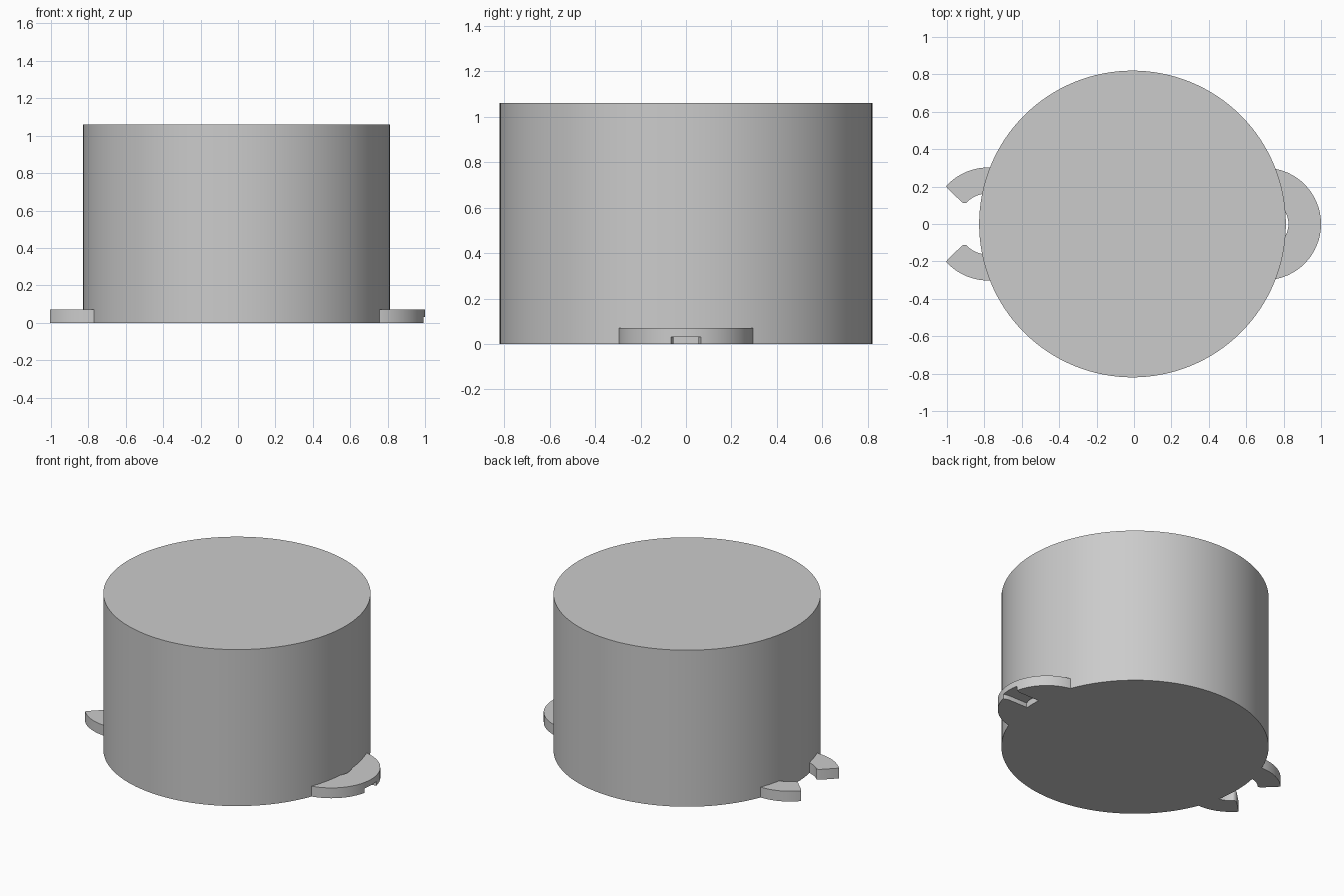
import bpy, bmesh
from math import cos, sin, radians

old = bpy.data.objects.get("Cube")
if old:
    bpy.data.objects.remove(old, do_unlink=True)

GREY = 0.6
grey = bpy.data.materials.new("light grey")
grey.use_nodes = True
grey.diffuse_color = (GREY, GREY, GREY, 1)
grey.node_tree.nodes["Principled BSDF"].inputs["Base Color"].default_value = (GREY, GREY, GREY, 1)

THICK = 0.07  # thickness of the clasp tabs


def arc(cx, r, start, end, steps):
    """Points along an arc centred on the x axis, angles in degrees."""
    angles = [radians(start + (end - start) * i / steps) for i in range(steps + 1)]
    return [(cx + r * cos(a), r * sin(a)) for a in angles]


def prism(name, outline, z0, z1):
    """Extrude a flat outline from z0 to z1."""
    bm = bmesh.new()
    face = bm.faces.new([bm.verts.new((x, y, z0)) for x, y in outline])
    top = bmesh.ops.extrude_face_region(bm, geom=[face])["geom"]
    bmesh.ops.translate(bm, vec=(0, 0, z1 - z0),
                        verts=[v for v in top if isinstance(v, bmesh.types.BMVert)])
    bmesh.ops.recalc_face_normals(bm, faces=bm.faces)
    mesh = bpy.data.meshes.new(name)
    bm.to_mesh(mesh)
    bm.free()
    mesh.materials.append(grey)
    obj = bpy.data.objects.new(name, mesh)
    bpy.context.collection.objects.link(obj)
    return obj


def smooth(obj):
    bpy.ops.object.select_all(action="DESELECT")
    obj.select_set(True)
    bpy.context.view_layer.objects.active = obj
    bpy.ops.object.shade_smooth_by_angle(angle=radians(30))


# Main drum
bpy.ops.mesh.primitive_cylinder_add(vertices=128, radius=0.82, depth=1.06, location=(-0.008, 0, 0.53))
drum = bpy.context.object
drum.name = "drum"
drum.data.materials.append(grey)
smooth(drum)

# Ring tab on the left side, with a flared groove across its underside
ring = prism("ring_tab", arc(0.7, 0.3, -88, 88, 32) + arc(0.7, 0.126, 70, -70, 24), 0, THICK)
half = [(0.6, 0.055), (0.96, 0.055), (0.98, 0.06), (1.05, 0.09)]
cutter = prism("groove_cutter", half + [(x, -y) for x, y in reversed(half)], -0.05, 0.03)
cutter.hide_render = True
groove = ring.modifiers.new("groove", "BOOLEAN")
groove.operation = "DIFFERENCE"
groove.solver = "EXACT"
groove.object = cutter
bpy.context.view_layer.objects.active = ring
bpy.ops.object.modifier_apply(modifier="groove")
bpy.data.objects.remove(cutter, do_unlink=True)
smooth(ring)

# Pair of hooked prongs on the right side
tip = [(-0.996, 0.19), (-0.922, 0.118), (-0.914, 0.113), (-0.904, 0.111), (-0.894, 0.114)]
prong = arc(-0.78, 0.302, 80, 138, 16) + tip + arc(-0.78, 0.163, 131, 82, 12)
for name, side in (("back_prong", 1), ("front_prong", -1)):
    smooth(prism(name, [(x, y * side) for x, y in prong], 0, THICK))
